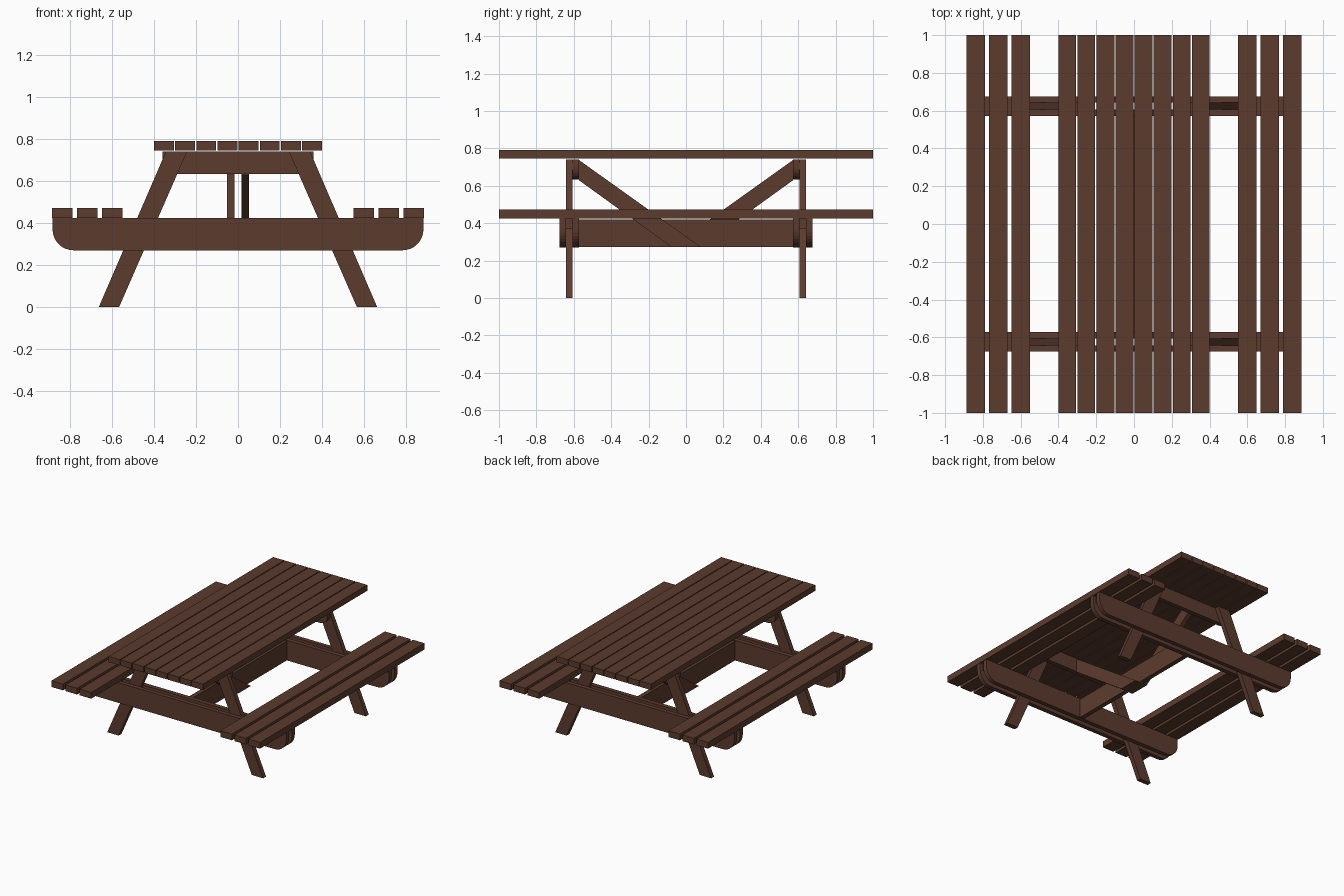
import bpy, bmesh, math
from mathutils import Vector

if "Cube" in bpy.data.objects:
    bpy.data.objects.remove(bpy.data.objects["Cube"])

wood = bpy.data.materials.new("dark brown wood")
wood.diffuse_color = (0.105, 0.044, 0.027, 1)
wood.use_nodes = True
wood.node_tree.nodes["Principled BSDF"].inputs["Base Color"].default_value = wood.diffuse_color


def prism(name, pts, axis, a, b):
    """Extrude a profile: axis 'y' takes (x, z) points, axis 'x' takes (y, z) points."""
    def place(p, d):
        return Vector((p[0], d, p[1])) if axis == 'y' else Vector((d, p[0], p[1]))
    bm = bmesh.new()
    face = bm.faces.new([bm.verts.new(place(p, a)) for p in pts])
    ext = bmesh.ops.extrude_face_region(bm, geom=[face])
    verts = [g for g in ext["geom"] if isinstance(g, bmesh.types.BMVert)]
    bmesh.ops.translate(bm, verts=verts, vec=place((0, 0), b - a))
    bmesh.ops.recalc_face_normals(bm, faces=bm.faces)
    me = bpy.data.meshes.new(name)
    bm.to_mesh(me)
    bm.free()
    me.materials.append(wood)
    ob = bpy.data.objects.new(name, me)
    bpy.context.collection.objects.link(ob)
    return ob


def rect(x0, x1, z0, z1):
    return [(x0, z0), (x1, z0), (x1, z1), (x0, z1)]


def rounded_beam(half, z0, z1, r, n=8):
    """Board profile with rounded lower corners."""
    right = [(half - r + r * math.sin(t), z0 + r - r * math.cos(t))
             for t in (math.pi / 2 * i / n for i in range(n + 1))]
    right.append((half, z1))
    return right + [(-x, z) for x, z in reversed(right)]


# table top planks
for i in range(8):
    c = (i - 3.5) * 0.101
    prism("table_plank", rect(c - 0.0472, c + 0.0472, 0.746, 0.791), 'y', -1, 1)

# bench planks
for s in (-1, 1):
    for i in range(3):
        c = s * (0.599 + 0.12 * i)
        prism("bench_plank", rect(c - 0.049, c + 0.049, 0.425, 0.473), 'y', -1, 1)

# end frames
for e in (-1, 1):
    for s in (-1, 1):
        leg = [(s * x, z) for x, z in
               ((0.567, 0), (0.664, 0), (0.344, 0.741), (0.243, 0.741))]
        prism("leg", leg, 'y', e * 0.607, e * 0.642)
        prism("bench_spacer", rect(s * 0.56, s * 0.86, 0.37, 0.424), 'y', e * 0.607, e * 0.642)
    for a, b in ((0.573, 0.607), (0.642, 0.675)):
        prism("bench_support_beam", rounded_beam(0.885, 0.27, 0.425, 0.1), 'y', e * a, e * b)
    prism("top_cross_beam", rounded_beam(0.36, 0.634, 0.741, 0.065), 'y', e * 0.573, e * 0.607)

# lengthwise stretcher board
prism("stretcher", rect(-0.573, 0.573, 0.272, 0.42), 'x', -0.018, 0.017)

# diagonal braces on either side of the stretcher
for s in (-1, 1):
    brace = [(s * y, z) for y, z in
             ((-0.573, 0.738), (0.08, 0.272), (-0.077, 0.272), (-0.573, 0.63))]
    prism("diagonal_brace", brace, 'x', s * 0.0175, s * 0.053)
